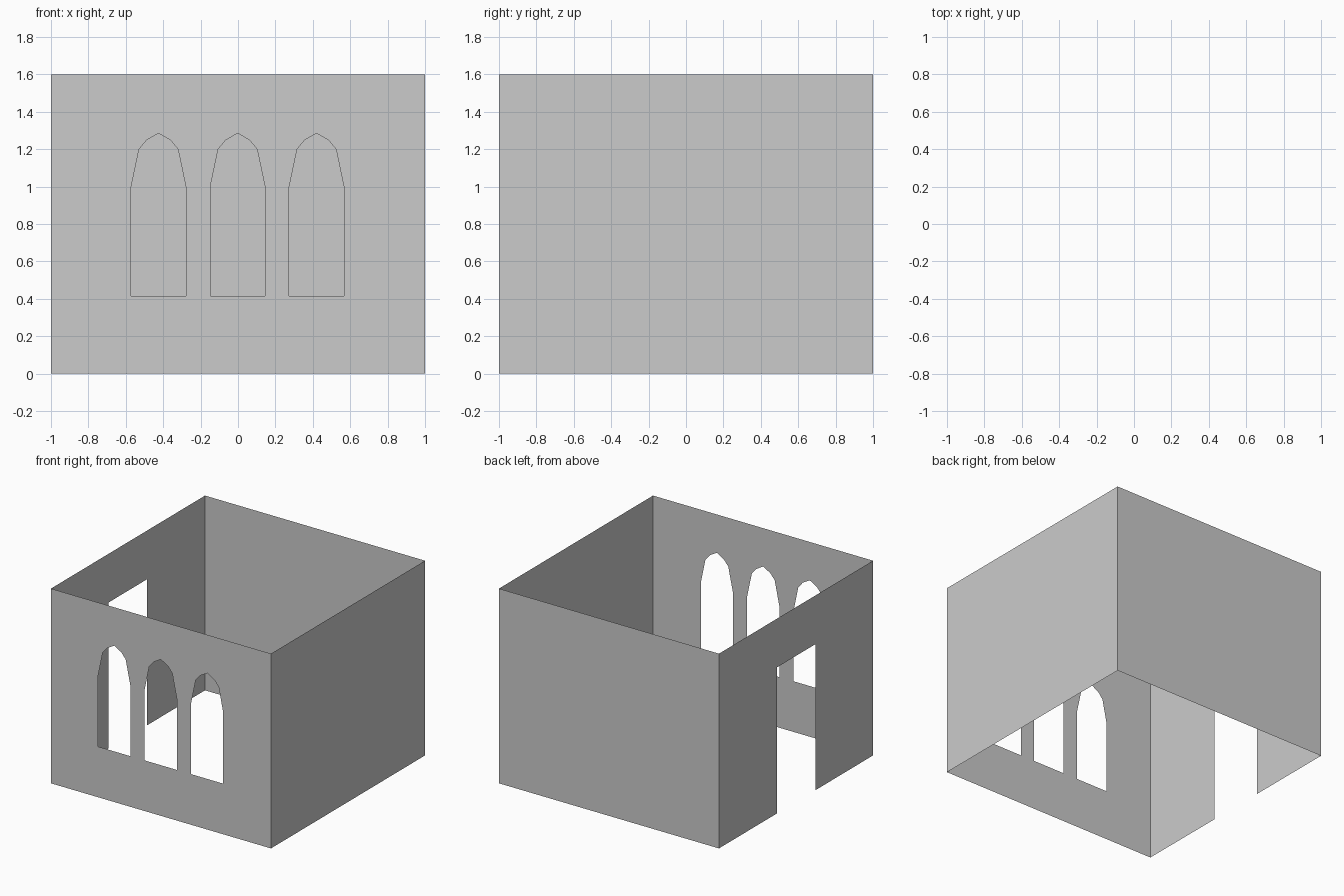
import bpy, bmesh
from math import radians
from mathutils import Matrix, Vector

if "Cube" in bpy.data.objects:
    bpy.data.objects.remove(bpy.data.objects["Cube"])

HEIGHT = 1.6
OUTLINE = [(-1, 0), (1, 0), (1, HEIGHT), (-1, HEIGHT)]


def wall(name, angle, outline=OUTLINE, holes=()):
    """Thin wall drawn on the front plane, then turned about z to its side."""
    bm = bmesh.new()
    edges = []
    for loop in [outline, *holes]:
        vs = [bm.verts.new((u, -1, z)) for u, z in loop]
        edges += [bm.edges.new((vs[i - 1], vs[i])) for i in range(len(vs))]
    out = Vector((0, -1, 0))
    bmesh.ops.triangle_fill(bm, edges=edges, use_beauty=True, normal=out)
    for f in bm.faces:
        f.normal_update()
        if f.normal.dot(out) < 0:
            f.normal_flip()
    bm.transform(Matrix.Rotation(radians(angle), 4, 'Z'))
    me = bpy.data.meshes.new(name)
    bm.to_mesh(me)
    bm.free()
    ob = bpy.data.objects.new(name, me)
    bpy.context.collection.objects.link(ob)


# Pointed window profile, right half mirrored to the left
half = [(0.146, 0.416), (0.146, 1.0), (0.104, 1.2), (0.064, 1.248)]
arch = half + [(0, 1.285)] + [(-u, z) for u, z in reversed(half)]
windows = [[(c + u, z) for u, z in arch] for c in (-0.425, -0.002, 0.42)]

# Doorway notched up from the floor
door = [(-1, 0), (-0.25, 0), (-0.25, 1.2), (0.25, 1.2), (0.25, 0)] + OUTLINE[1:]

wall("front_window_wall", 0, holes=windows)
wall("right_wall", 90)
wall("back_wall", 180)
wall("left_door_wall", -90, outline=door)
